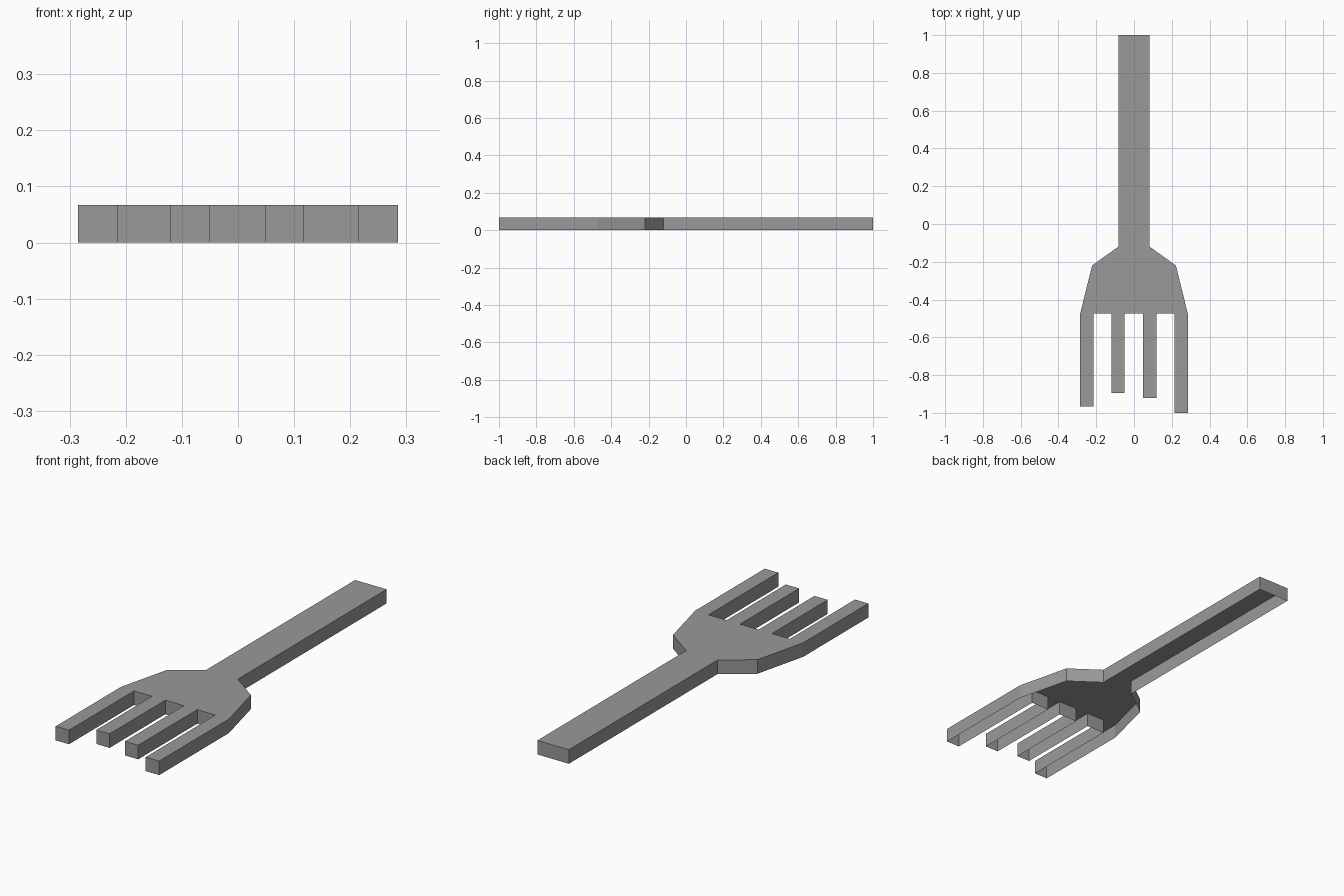
import bpy
import bmesh

cube = bpy.data.objects.get("Cube")
if cube:
    bpy.data.objects.remove(cube, do_unlink=True)

HEIGHT = 0.067
ROOT = -0.475        # where the tines leave the head
TINES = [(-0.285, -0.215, -0.965), (-0.12, -0.05, -0.895),
         (0.048, 0.118, -0.92), (0.214, 0.285, -1.0)]

grey = bpy.data.materials.new("grey metal")
grey.use_nodes = True
colour = (0.32, 0.32, 0.32, 1)
grey.diffuse_color = colour
grey.node_tree.nodes["Principled BSDF"].inputs["Base Color"].default_value = colour

# Outline, counter-clockwise: tines from left to right, then shoulder and handle
outline = []
for x0, x1, tip in TINES:
    outline += [(x0, ROOT), (x0, tip), (x1, tip), (x1, ROOT)]
side = [(0.222, -0.22), (0.083, -0.12), (0.083, 1.0)]
outline += side + [(-x, y) for x, y in reversed(side)]

# Top plate with walls pulled down from its rim; the underside stays open
bm = bmesh.new()
top = bm.faces.new([bm.verts.new((x, y, HEIGHT)) for x, y in outline])
upper = list(top.verts)
lower = [bm.verts.new((v.co.x, v.co.y, 0)) for v in upper]
for i in range(len(upper)):
    j = (i + 1) % len(upper)
    bm.faces.new((upper[j], upper[i], lower[i], lower[j]))

mesh = bpy.data.meshes.new("fork")
bm.to_mesh(mesh)
bm.free()
mesh.materials.append(grey)
fork = bpy.data.objects.new("fork", mesh)
bpy.context.collection.objects.link(fork)
